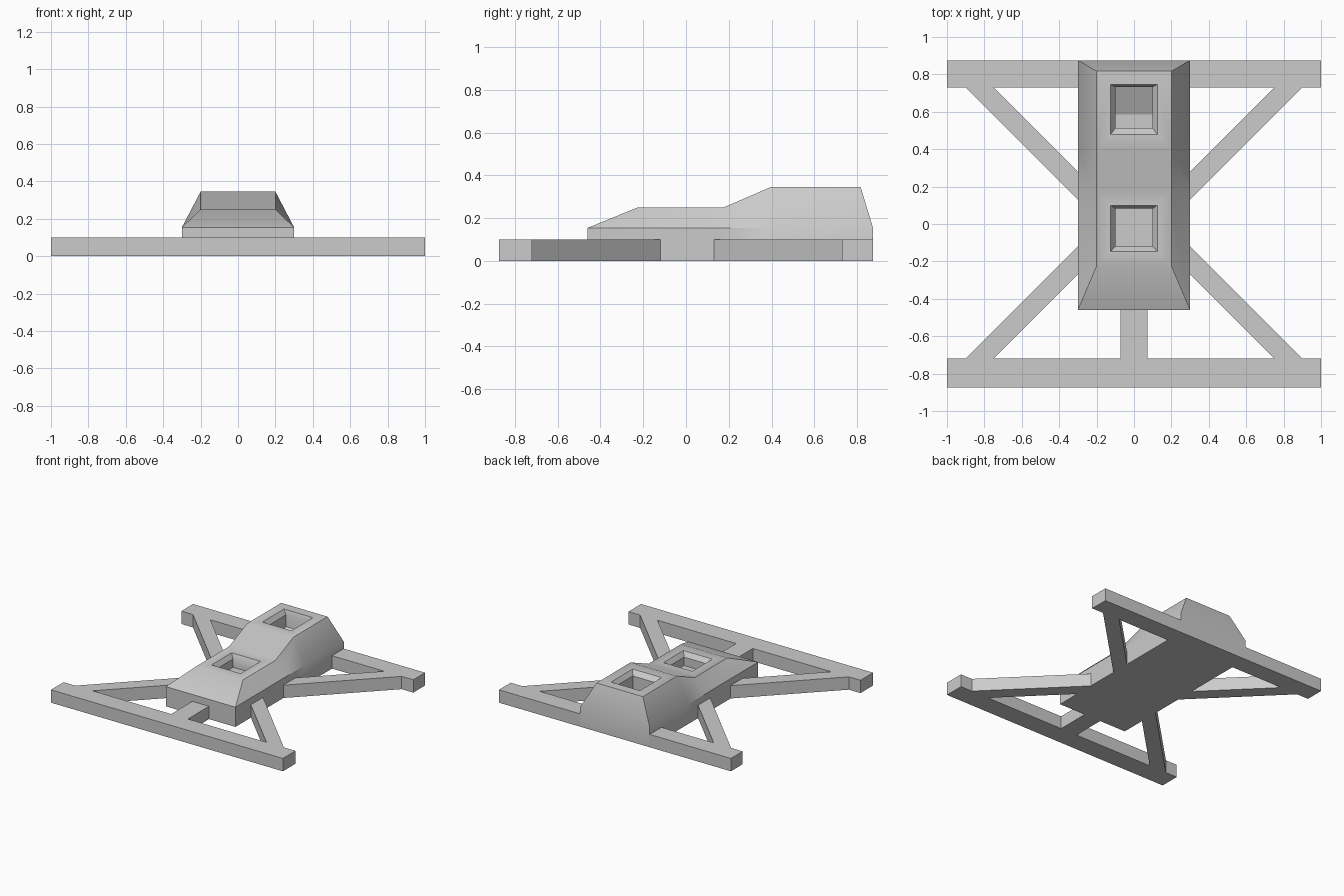
import bpy
import bmesh

cube = bpy.data.objects.get("Cube")
if cube:
    bpy.data.objects.remove(cube, do_unlink=True)

grey = bpy.data.materials.new("plain grey")
grey.use_nodes = True
GREY = (0.6, 0.6, 0.6, 1)
grey.diffuse_color = GREY
grey.node_tree.nodes["Principled BSDF"].inputs["Base Color"].default_value = GREY


def finish(name, bm):
    bmesh.ops.recalc_face_normals(bm, faces=bm.faces)
    mesh = bpy.data.meshes.new(name)
    bm.to_mesh(mesh)
    bm.free()
    mesh.materials.append(grey)
    obj = bpy.data.objects.new(name, mesh)
    bpy.context.collection.objects.link(obj)
    return obj


def loft(name, rings, strip_caps=False):
    """Skin closed rings; strip_caps splits each end into symmetric quads."""
    bm = bmesh.new()
    rows = [[bm.verts.new(p) for p in ring] for ring in rings]
    n = len(rows[0])
    for a, b in zip(rows, rows[1:]):
        for i in range(n):
            j = (i + 1) % n
            bm.faces.new((a[i], a[j], b[j], b[i]))
    for row in (rows[0], rows[-1]):
        if strip_caps:
            for i in range(n // 2 - 1):
                bm.faces.new((row[i], row[i + 1], row[n - 2 - i], row[n - 1 - i]))
        else:
            bm.faces.new(row)
    return finish(name, bm)


def prism(name, outline, height):
    return loft(name, [[(x, y, z) for x, y in outline] for z in (0, height)])


def rectangle(x0, x1, y0, y1):
    return [(x0, y0), (x1, y0), (x1, y1), (x0, y1)]


# Hull: lower wall, rim and raised deck along its length
RIM = 0.154
hull_rings = []
for rim_y, deck_y, deck_z in ((-0.46, -0.225, 0.25), (0.177, 0.177, 0.25),
                              (0.397, 0.397, 0.345), (0.875, 0.817, 0.345)):
    half = [(0.3, rim_y, 0), (0.3, rim_y, RIM), (0.2, deck_y, deck_z)]
    hull_rings.append(half + [(-x, y, z) for x, y, z in reversed(half)])
hull = loft("hull", hull_rings, strip_caps=True)

# Two square wells with bevelled rims
FLOOR = 0.15
wells = (("front_well", 0.25, (-0.147, 0.1), (-0.12, 0.083)),
         ("rear_well", 0.345, (0.479, 0.745), (0.512, 0.733)))
for name, top, outer, inner in wells:
    levels = ((top + 0.1, 0.125, outer), (top, 0.125, outer),
              (top - 0.035, 0.1, inner), (FLOOR, 0.1, inner))
    cutter = loft(name, [[(x, y, z) for x, y in rectangle(-w, w, *ys)]
                         for z, w, ys in levels])
    cutter.hide_render = True
    mod = hull.modifiers.new(name, 'BOOLEAN')
    mod.operation = 'DIFFERENCE'
    mod.solver = 'EXACT'
    mod.object = cutter
    bpy.ops.object.select_all(action='DESELECT')
    bpy.context.view_layer.objects.active = hull
    hull.select_set(True)
    bpy.ops.object.modifier_apply(modifier=mod.name)
    bpy.data.objects.remove(cutter, do_unlink=True)
bpy.ops.object.shade_smooth_by_angle()

# Sloped back rest inside the rear well
wedge = [(0.585, FLOOR), (0.735, FLOOR + 0.07), (0.735, FLOOR - 0.01), (0.585, FLOOR - 0.01)]
loft("rear_seat_back", [[(x, y, z) for y, z in wedge] for x in (-0.102, 0.102)])

# Frame bars
BAR = 0.1
prism("front_bar", rectangle(-1, 1, -0.875, -0.72), BAR)
prism("front_connector", rectangle(-0.072, 0.072, -0.72, -0.46), BAR)
for side, sx in (("left", 1), ("right", -1)):
    prism(side + "_rear_bar", rectangle(0.3 * sx, sx, 0.73, 0.875), BAR)
    # Diagonal struts from the hull sides to the bars
    for end, sy, bar_y in (("front", -1, 0.72), ("rear", 1, 0.73)):
        strut = [(0.9, bar_y), (0.75, bar_y), (0.3, bar_y - 0.45), (0.3, bar_y - 0.6)]
        prism(f"{side}_{end}_strut", [(x * sx, y * sy) for x, y in strut], BAR)
